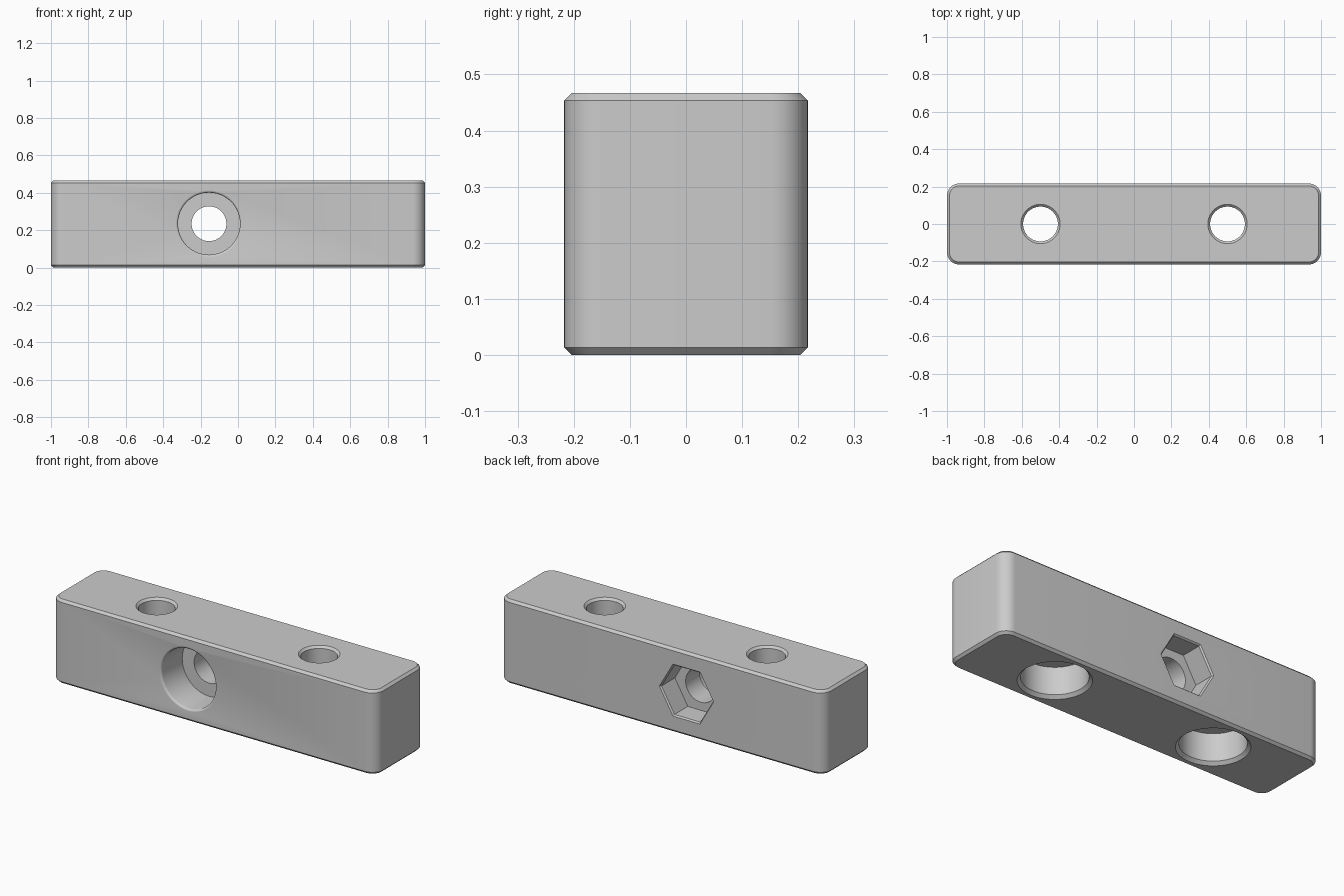
import bpy
import bmesh
import math
from mathutils import Matrix

cube = bpy.data.objects.get("Cube")
if cube:
    bpy.data.objects.remove(cube, do_unlink=True)

LENGTH, DEPTH, HEIGHT = 2.0, 0.434, 0.467
HALF = DEPTH / 2
EXTRA = 0.05          # cutters reach past the surface by this much
HOLE_R, BORE_R = 0.093, 0.166

grey = bpy.data.materials.new("Plain grey")
grey.use_nodes = True
colour = (0.6, 0.6, 0.6, 1)
grey.diffuse_color = colour
grey.node_tree.nodes["Principled BSDF"].inputs["Base Color"].default_value = colour


def make_object(name, bm):
    bmesh.ops.recalc_face_normals(bm, faces=bm.faces)
    mesh = bpy.data.meshes.new(name)
    bm.to_mesh(mesh)
    bm.free()
    mesh.materials.append(grey)
    obj = bpy.data.objects.new(name, mesh)
    bpy.context.collection.objects.link(obj)
    return obj


def lathe(name, profile, centre, along_y=False, sides=64):
    """Closed solid from (radius, height) rings around an axis."""
    bm = bmesh.new()
    rings = []
    for r, h in profile:
        angles = [2 * math.pi * i / sides for i in range(sides)]
        rings.append([bm.verts.new((r * math.cos(a), r * math.sin(a), h)) for a in angles])
    for low, high in zip(rings, rings[1:]):
        for i in range(sides):
            j = (i + 1) % sides
            bm.faces.new((low[i], low[j], high[j], high[i]))
    bm.faces.new(rings[0])
    bm.faces.new(rings[-1])
    if along_y:
        bm.transform(Matrix.Rotation(-math.pi / 2, 4, "X"))
    bm.transform(Matrix.Translation(centre))
    return make_object(name, bm)


# Block with rounded upright corners and chamfered rims
bm = bmesh.new()
bmesh.ops.create_cube(bm, size=1)
bm.transform(Matrix.Translation((0, 0, HEIGHT / 2)) @ Matrix.Diagonal((LENGTH, DEPTH, HEIGHT, 1)))
upright = [e for e in bm.edges if abs(e.verts[0].co.z - e.verts[1].co.z) > 0.1]
bmesh.ops.bevel(bm, geom=upright, offset=0.067, segments=10, profile=0.5, affect="EDGES")
rims = [e for e in bm.edges if abs(e.verts[0].co.z - e.verts[1].co.z) < 0.001]
bmesh.ops.bevel(bm, geom=rims, offset=0.013, segments=1, affect="EDGES")
block = make_object("mounting_block", bm)

cutters = []

# Upright screw holes: wide bore below, chamfered at both ends
for side, x in (("right", -0.5), ("left", 0.5)):
    profile = [(0.183, -EXTRA), (0.183, 0), (BORE_R, 0.017), (BORE_R, 0.17),
               (HOLE_R, 0.17), (HOLE_R, HEIGHT - 0.012), (0.105, HEIGHT), (0.105, HEIGHT + EXTRA)]
    cutters.append(lathe(side + "_screw_cutter", profile, (x, 0, 0)))

# Cross bolt hole: wide bore with a soft lip at the front
cross = (-0.155, 0, 0.235)
lip = 0.012
profile = [(BORE_R + lip, -HALF - EXTRA)]
for i in range(5):
    a = math.pi / 2 * i / 4
    profile.append((BORE_R + lip - lip * math.sin(a), -HALF + lip * (1 - math.cos(a))))
profile += [(BORE_R, -HALF + 0.185), (HOLE_R, -HALF + 0.185), (HOLE_R, HALF - 0.06)]
cutters.append(lathe("bolt_cutter", profile, cross, along_y=True))

# Six-sided nut pocket at the back
profile = [(0.159, HALF - 0.125), (0.159, HALF - 0.008), (0.167, HALF), (0.167, HALF + EXTRA)]
cutters.append(lathe("nut_cutter", profile, cross, along_y=True, sides=6))

bpy.context.view_layer.objects.active = block
for cutter in cutters:
    cut = block.modifiers.new(cutter.name, "BOOLEAN")
    cut.operation = "DIFFERENCE"
    cut.solver = "EXACT"
    cut.object = cutter
    bpy.ops.object.modifier_apply(modifier=cut.name)
    bpy.data.objects.remove(cutter, do_unlink=True)

bpy.ops.object.select_all(action="DESELECT")
block.select_set(True)
bpy.ops.object.shade_smooth_by_angle(angle=math.radians(30))
